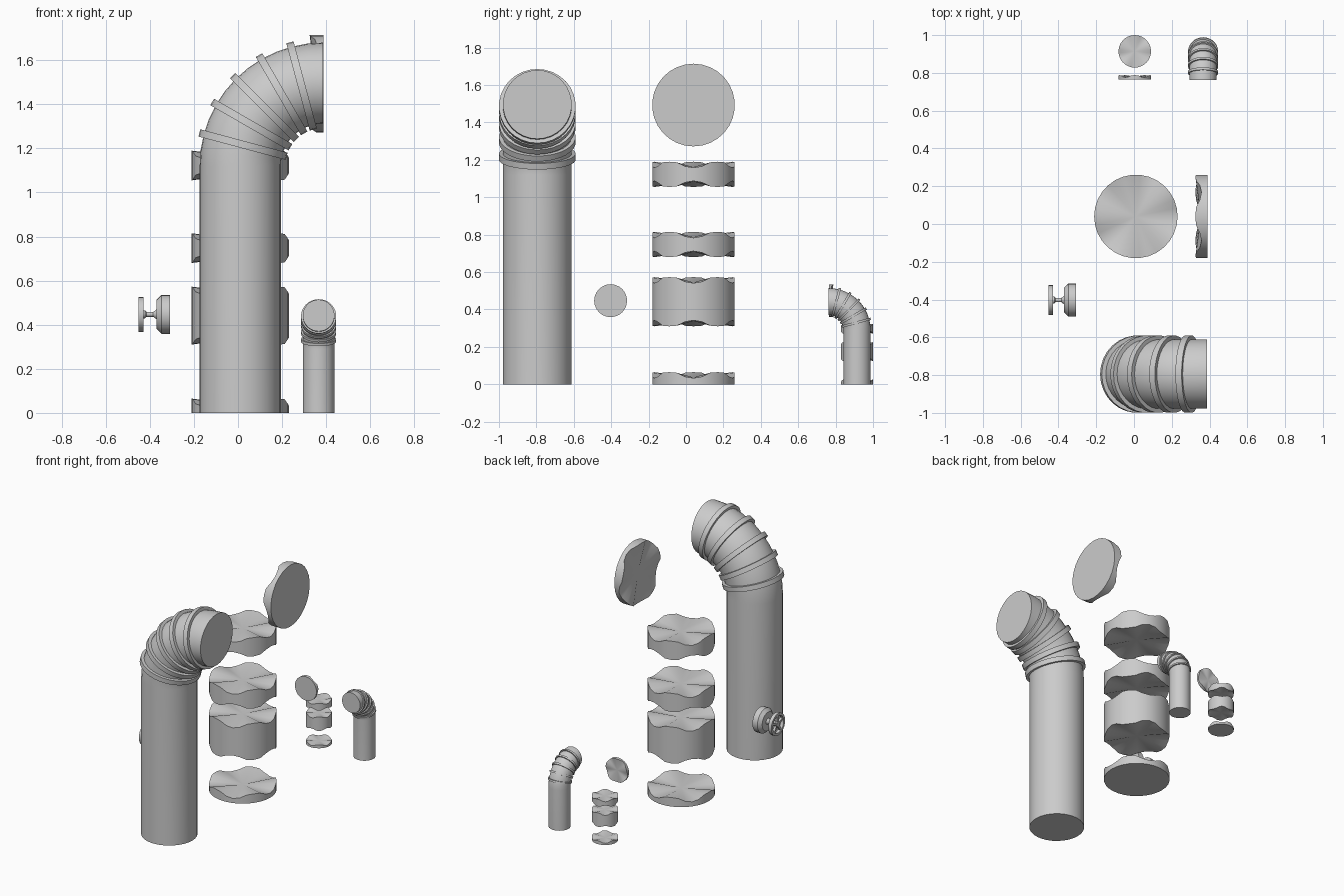
import bpy, bmesh
from math import sin, cos, pi, radians
from mathutils import Matrix, Vector

if "Cube" in bpy.data.objects:
    bpy.data.objects.remove(bpy.data.objects["Cube"])

SIDES = 30


def finish(name, bm, matrix):
    bmesh.ops.recalc_face_normals(bm, faces=bm.faces)
    me = bpy.data.meshes.new(name)
    bm.to_mesh(me)
    bm.free()
    me.transform(matrix)
    ob = bpy.data.objects.new(name, me)
    bpy.context.collection.objects.link(ob)
    bpy.ops.object.select_all(action='DESELECT')
    ob.select_set(True)
    bpy.context.view_layer.objects.active = ob
    bpy.ops.object.shade_smooth_by_angle(angle=radians(30))
    return ob


def loft(name, loops, matrix, closed=False):
    """Skin a row of point loops; cap the ends or close into a ring."""
    bm = bmesh.new()
    rows = [[bm.verts.new(p) for p in loop] for loop in loops]
    n = len(rows[0])
    pairs = list(zip(rows, rows[1:])) + ([(rows[-1], rows[0])] if closed else [])
    for a, b in pairs:
        for i in range(n):
            j = (i + 1) % n
            bm.faces.new((a[i], a[j], b[j], b[i]))
    if not closed:
        bm.faces.new(rows[0])
        bm.faces.new(rows[-1])
    return finish(name, bm, matrix)


def bend_loop(r, z0, bend, ang, shift=0.0):
    """Circle across the elbow centreline at an angle, slid along its tangent."""
    out = Vector((-cos(ang), 0, sin(ang)))
    tan = Vector((sin(ang), 0, cos(ang)))
    c = Vector((bend, 0, z0)) + out * bend + tan * shift
    return [c + out * r * cos(2 * pi * i / SIDES) + Vector((0, r * sin(2 * pi * i / SIDES), 0))
            for i in range(SIDES)]


def bent_pipe(prefix, matrix, r, ring_r, ring_w, z0, bend):
    loops = [bend_loop(r, 0, bend, 0)]
    loops += [bend_loop(r, z0, bend, radians(7.5 * k)) for k in range(13)]
    loft(prefix + "_pipe", loops, matrix)
    # raised rings round the elbow
    for k in range(1, 6):
        a = radians(15 * k)
        h = ring_w / 2
        sect = [(r * 0.97, -h), (ring_r, -h), (ring_r, h), (r * 0.97, h)]
        loft(f"{prefix}_elbow_ring_{k}",
             [bend_loop(q, z0, bend, a, s) for q, s in sect], matrix, closed=True)


def wavy_collar(name, matrix, r, low, high, dip, wavy_low, wavy_high):
    """Disc whose rim dips five times around, with a fan to a sunken centre."""
    wave = (1, 0.75, 0.1, 0, 0.1, 0.75)
    bm = bmesh.new()
    rims = []
    for z, s, wavy in ((low, 1, wavy_low), (high, -1, wavy_high)):
        rim = []
        for i in range(SIDES):
            a = 2 * pi * i / SIDES
            rim.append(bm.verts.new((r * cos(a), r * sin(a),
                                     z + (s * dip * wave[i % 6] if wavy else 0))))
        if wavy:
            c = bm.verts.new((0, 0, z + s * dip * 0.9))
            for i in range(SIDES):
                bm.faces.new((c, rim[i], rim[(i + 1) % SIDES]))
        else:
            bm.faces.new(rim)
        rims.append(rim)
    for i in range(SIDES):
        j = (i + 1) % SIDES
        bm.faces.new((rims[0][i], rims[0][j], rims[1][j], rims[1][i]))
    finish(name, bm, matrix)


def circle_x(x, r, n=24):
    return [Vector((x, r * cos(2 * pi * i / n), r * sin(2 * pi * i / n))) for i in range(n)]


T = Matrix.Translation
TURN = Matrix.Rotation(-pi / 2, 4, 'Z')
FACE_X = Matrix.Rotation(pi / 2, 4, 'Y')

# large pipe, mouth towards +x
bent_pipe("large", T((0.01, -0.795, 0)), 0.184, 0.205, 0.034, 1.12, 0.376)

# large collars
for i, (lo, hi) in enumerate([(0, 0.065), (0.31, 0.573), (0.68, 0.815), (1.055, 1.19)]):
    wavy_collar(f"large_collar_{i + 1}", T((0.01, 0.04, 0)), 0.221, lo, hi, 0.032, i > 0, True)
wavy_collar("large_mouth_collar", T((0.325, 0.04, 1.493)) @ FACE_X,
            0.221, 0, 0.063, 0.032, True, False)

# small pipe, mouth towards -y
bent_pipe("small", T((0.366, 0.915, 0)) @ TURN, 0.072, 0.08, 0.013, 0.29, 0.152)

# small collars
for i, (lo, hi) in enumerate([(0, 0.025), (0.125, 0.225), (0.272, 0.323)]):
    wavy_collar(f"small_collar_{i + 1}", T((0.004, 0.914, 0)) @ TURN,
                0.086, lo, hi, 0.012, i > 0, True)
wavy_collar("small_mouth_collar", T((0.004, 0.788, 0.447)) @ TURN @ FACE_X,
            0.086, 0, 0.024, 0.012, True, False)

# valve base, stem and hub
V = T((0, -0.403, 0.447))
base = [(-0.452, 0.018), (-0.422, 0.018), (-0.415, 0.011), (-0.385, 0.011), (-0.37, 0.022),
        (-0.37, 0.066), (-0.348, 0.088), (-0.308, 0.088)]
loft("valve_base", [circle_x(x, r) for x, r in base], V)

# valve handwheel rim and spokes
rim = [(-0.452, 0.062), (-0.452, 0.079), (-0.428, 0.079), (-0.428, 0.062)]
loft("valve_wheel_rim", [circle_x(x, r) for x, r in rim], V, closed=True)
for k in range(5):
    bm = bmesh.new()
    bmesh.ops.create_cube(bm, size=1, matrix=T((-0.44, 0, 0.04)) @ Matrix.Diagonal((0.016, 0.014, 0.056, 1)))
    finish(f"valve_spoke_{k + 1}", bm, V @ Matrix.Rotation(2 * pi * k / 5, 4, 'X'))
